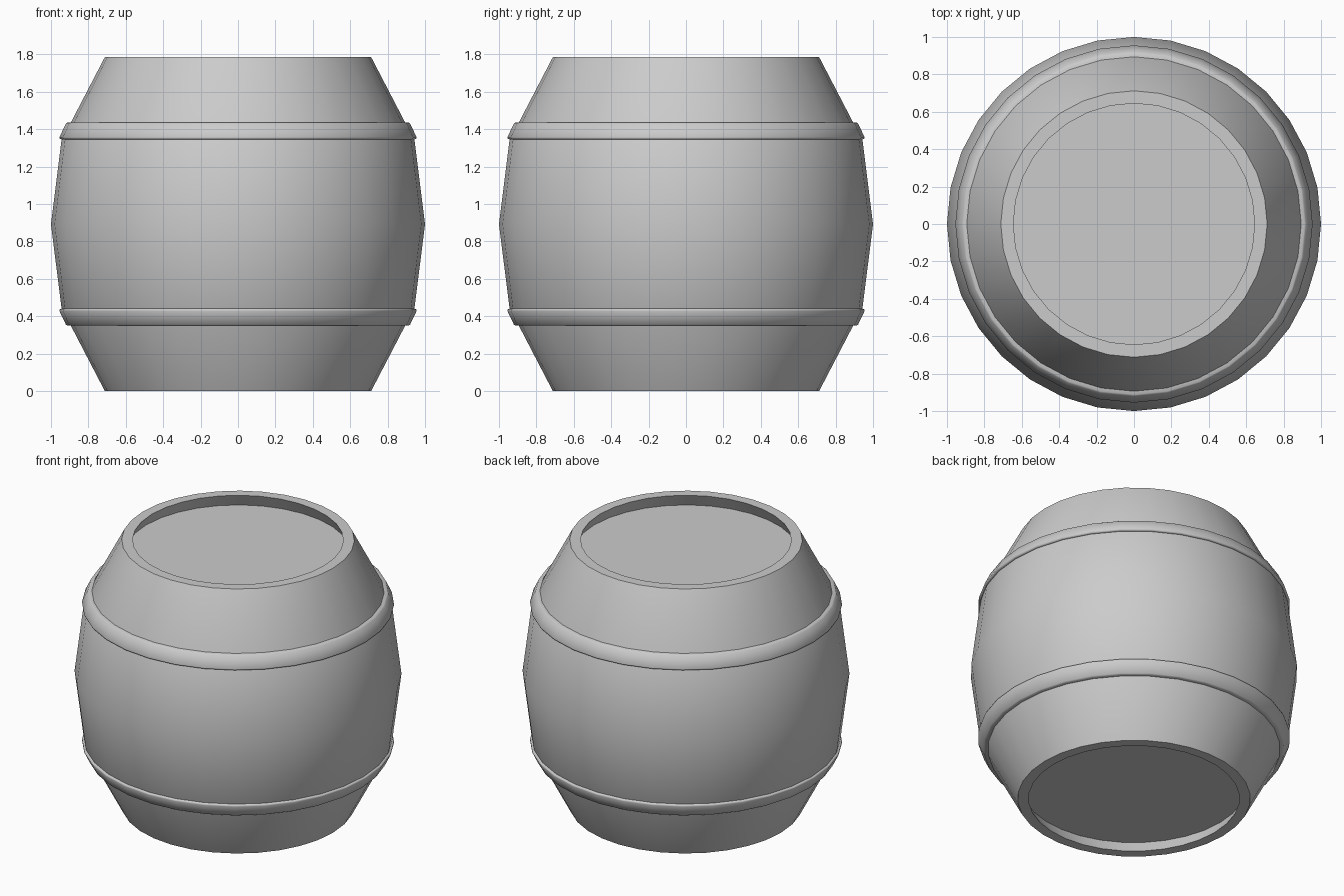
import bpy, bmesh, math

if "Cube" in bpy.data.objects:
    bpy.data.objects.remove(bpy.data.objects["Cube"])

SIDES = 32
H = 1.785


def lathe(name, profile, closed=False):
    """Revolve (radius, z) points around z; radius 0 ends become flat caps."""
    bm = bmesh.new()
    rings = []
    for r, z in profile:
        rings.append([bm.verts.new((r * math.cos(2 * math.pi * i / SIDES),
                                    r * math.sin(2 * math.pi * i / SIDES), z))
                      for i in range(SIDES)])
    pairs = list(zip(rings, rings[1:]))
    if closed:
        pairs.append((rings[-1], rings[0]))
    else:
        bm.faces.new(rings[0])
        bm.faces.new(rings[-1])
    for a, b in pairs:
        for i in range(SIDES):
            j = (i + 1) % SIDES
            bm.faces.new((a[i], a[j], b[j], b[i]))
    bmesh.ops.recalc_face_normals(bm, faces=bm.faces[:])
    mesh = bpy.data.meshes.new(name)
    bm.to_mesh(mesh)
    bm.free()
    ob = bpy.data.objects.new(name, mesh)
    bpy.context.collection.objects.link(ob)
    bpy.ops.object.select_all(action='DESELECT')
    ob.select_set(True)
    bpy.context.view_layer.objects.active = ob
    bpy.ops.object.shade_smooth_by_angle(angle=math.radians(50))
    return ob


def flip(profile):
    return [(r, H - z) for r, z in reversed(profile)]


# Barrel body: recessed head with flared inner wall, rim, staves, mirrored
half = [(0.688, 0.085), (0.645, 0.0), (0.712, 0.0), (0.944, 0.446)]
lathe("barrel_body", half + [(1.0, H / 2)] + flip(half))

# Two slanted hoops
hoop = [(0.88, 0.35), (0.912, 0.35), (0.920, 0.355), (0.955, 0.428),
        (0.953, 0.436), (0.945, 0.44), (0.92, 0.44)]
lathe("lower_hoop", hoop, closed=True)
lathe("upper_hoop", flip(hoop), closed=True)
